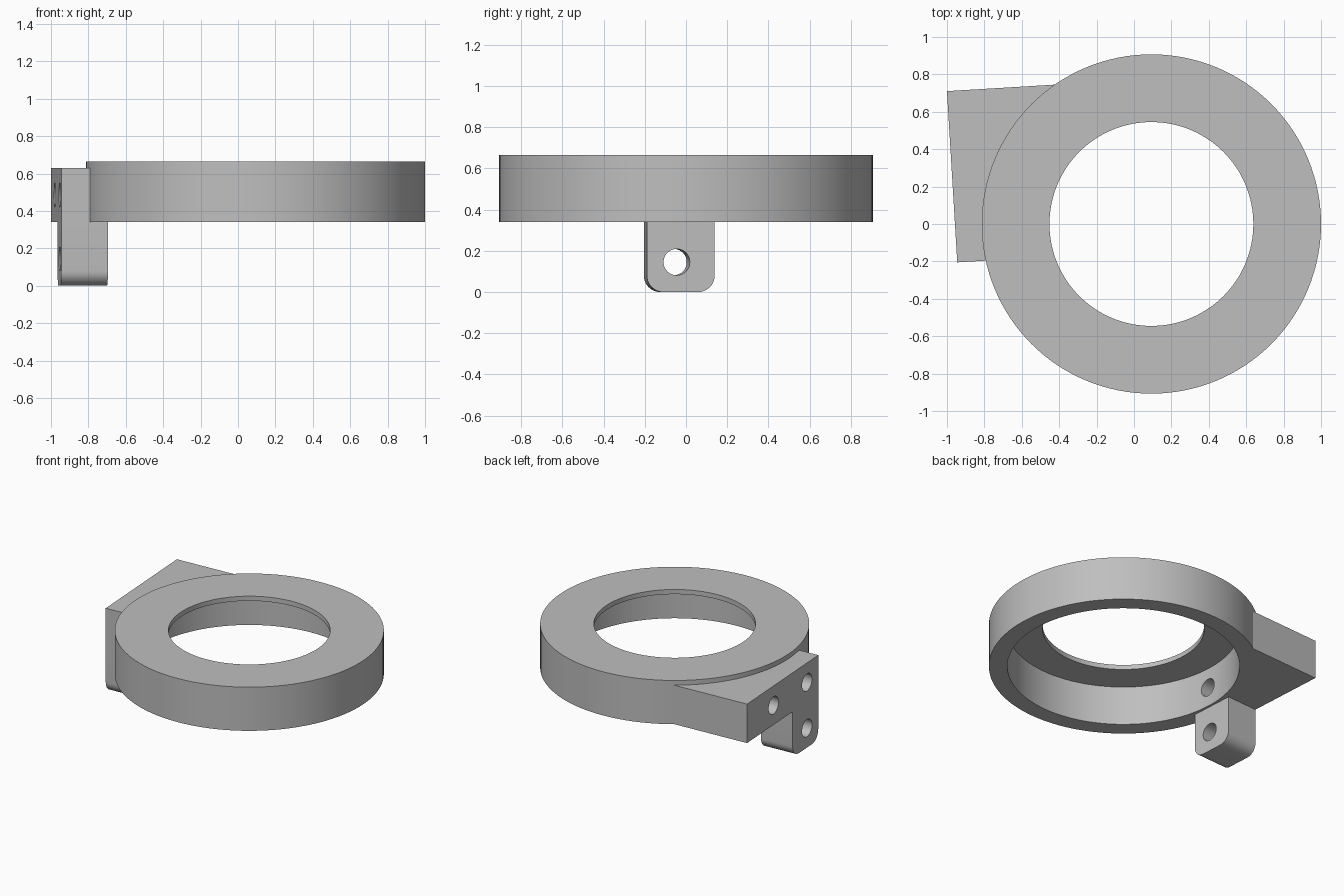
import bpy, bmesh, math
from mathutils import Matrix, Vector

if "Cube" in bpy.data.objects:
    bpy.data.objects.remove(bpy.data.objects["Cube"], do_unlink=True)

# Main sizes
CENTRE = (0.093, 0)
BASE_Z, PLATE_Z, TOP_Z = 0.34, 0.63, 0.665
OUTER_R, RECESS_R, BORE_R = 0.907, 0.783, 0.545
PLATE_W, PLATE_D = 0.917, 0.61
TAB_W, TAB_D, TAB_ROUND = 0.33, 0.25, 0.08
HOLE_R, HOLE_DEPTH, HOLE_INSET = 0.064, 0.3, 0.145

# Bracket frame: local x runs inward, local y runs along the mounting face
FRAME = Matrix.Translation((-0.945, -0.205, 0)) @ Matrix.Rotation(math.radians(3.44), 4, "Z")

grey = bpy.data.materials.new("light_grey")
grey.use_nodes = True
grey.diffuse_color = (0.52, 0.52, 0.52, 1)
grey.node_tree.nodes["Principled BSDF"].inputs["Base Color"].default_value = grey.diffuse_color


def add_object(name, bm):
    bmesh.ops.recalc_face_normals(bm, faces=bm.faces)
    mesh = bpy.data.meshes.new(name)
    bm.to_mesh(mesh)
    bm.free()
    mesh.materials.append(grey)
    obj = bpy.data.objects.new(name, mesh)
    bpy.context.collection.objects.link(obj)
    return obj


def disc(name, radius, z0, z1):
    bm = bmesh.new()
    place = Matrix.Translation((*CENTRE, (z0 + z1) / 2))
    bmesh.ops.create_cone(bm, cap_ends=True, segments=128, radius1=radius,
                          radius2=radius, depth=z1 - z0, matrix=place)
    return add_object(name, bm)


def prism(name, profile, depth):
    """Extrude a (y, z) profile inward from the mounting face."""
    bm = bmesh.new()
    face = bm.faces.new([bm.verts.new((0, y, z)) for y, z in profile])
    moved = bmesh.ops.extrude_face_region(bm, geom=[face])["geom"]
    verts = [v for v in moved if isinstance(v, bmesh.types.BMVert)]
    bmesh.ops.translate(bm, verts=verts, vec=Vector((depth, 0, 0)))
    bm.transform(FRAME)
    return add_object(name, bm)


def bolt_hole(name, y, z):
    bm = bmesh.new()
    start = -0.1
    place = (FRAME @ Matrix.Translation(((HOLE_DEPTH + start) / 2, y, z))
             @ Matrix.Rotation(math.pi / 2, 4, "Y"))
    bmesh.ops.create_cone(bm, cap_ends=True, segments=40, radius1=HOLE_R,
                          radius2=HOLE_R, depth=HOLE_DEPTH - start, matrix=place)
    return add_object(name, bm)


def arc(cy, cz, a0, a1, steps=10):
    return [(cy + TAB_ROUND * math.cos(math.radians(a0 + (a1 - a0) * i / steps)),
             cz + TAB_ROUND * math.sin(math.radians(a0 + (a1 - a0) * i / steps)))
            for i in range(steps + 1)]


# Solid ring blank, wedge-shaped mounting plate and rounded lower tab
ring = disc("clamp_ring", OUTER_R, BASE_Z, TOP_Z)
plate = prism("mounting_plate", [(0, BASE_Z), (PLATE_W, BASE_Z),
                                 (PLATE_W, PLATE_Z), (0, PLATE_Z)], PLATE_D)
tab_profile = (arc(TAB_ROUND, TAB_ROUND, 180, 270)
               + arc(TAB_W - TAB_ROUND, TAB_ROUND, 270, 360)
               + [(TAB_W, BASE_Z + 0.1), (0, BASE_Z + 0.1)])
tab = prism("lower_tab", tab_profile, TAB_D)

# Bore, underside recess and bolt holes
mid_z = (BASE_Z + PLATE_Z) / 2
cutters = [
    disc("bore_cutter", BORE_R, BASE_Z - 0.1, TOP_Z + 0.1),
    disc("recess_cutter", RECESS_R, BASE_Z - 0.03, PLATE_Z),
    bolt_hole("upper_hole_cutter", HOLE_INSET, mid_z),
    bolt_hole("lower_hole_cutter", HOLE_INSET, HOLE_INSET),
    bolt_hole("side_hole_cutter", 0.576, mid_z),
]
# Keep the recess cutter clear of the tab
trim = recess = cutters[1]


def combine(target, tool, operation):
    mod = target.modifiers.new(tool.name, "BOOLEAN")
    mod.operation = operation
    mod.solver = "EXACT"
    mod.object = tool
    tool.hide_render = True


for part in (plate, tab):
    combine(ring, part, "UNION")
for cutter in cutters:
    combine(ring, cutter, "DIFFERENCE")

# Bake the solid and remove the helpers
graph = bpy.context.evaluated_depsgraph_get()
baked = bpy.data.meshes.new_from_object(ring.evaluated_get(graph))
ring.modifiers.clear()
ring.data = baked
for helper in [plate, tab] + cutters:
    bpy.data.objects.remove(helper, do_unlink=True)
ring.name = "ring_bracket"

bpy.ops.object.select_all(action="DESELECT")
ring.select_set(True)
bpy.context.view_layer.objects.active = ring
bpy.ops.object.shade_smooth_by_angle(angle=math.radians(30))
